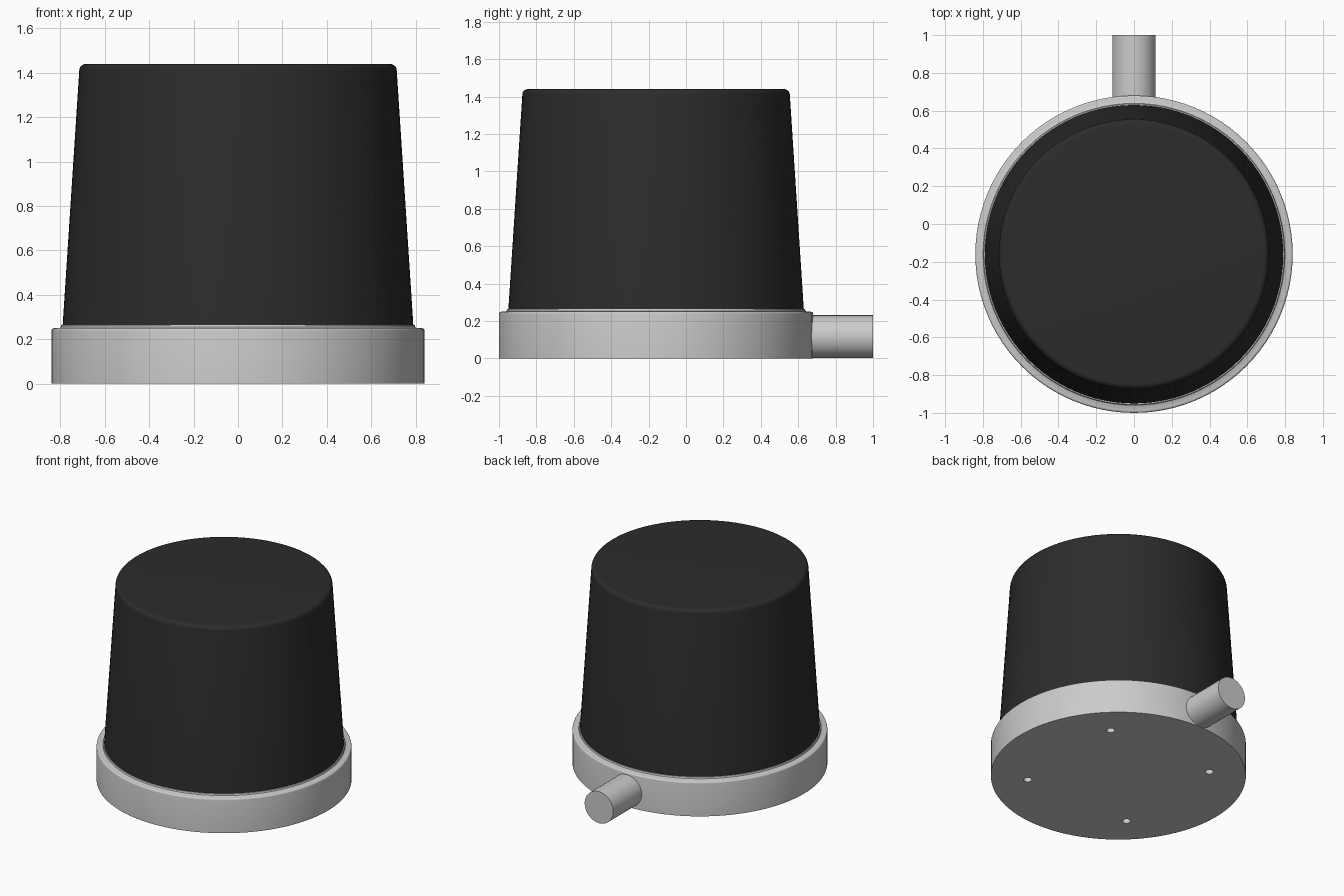
import bpy
import bmesh
import math

if "Cube" in bpy.data.objects:
    bpy.data.objects.remove(bpy.data.objects["Cube"])

CY = -0.16  # beacon axis in y
SEG = 96


def finish(ob, angle=35):
    bpy.ops.object.select_all(action='DESELECT')
    bpy.context.view_layer.objects.active = ob
    ob.select_set(True)
    bpy.ops.object.shade_smooth_by_angle(angle=math.radians(angle))


def lathe(name, profile):
    """Revolve (radius, z) points around the beacon axis and cap both ends."""
    bm = bmesh.new()
    rings = []
    for r, z in profile:
        rings.append([bm.verts.new((r * math.cos(2 * math.pi * i / SEG),
                                    r * math.sin(2 * math.pi * i / SEG), z))
                      for i in range(SEG)])
    for a, b in zip(rings, rings[1:]):
        for i in range(SEG):
            j = (i + 1) % SEG
            bm.faces.new((a[i], a[j], b[j], b[i]))
    bm.faces.new(rings[0][::-1])
    bm.faces.new(rings[-1])
    me = bpy.data.meshes.new(name)
    bm.to_mesh(me)
    bm.free()
    ob = bpy.data.objects.new(name, me)
    ob.location.y = CY
    bpy.context.collection.objects.link(ob)
    return ob


def arc(cr, cz, rad, a0, a1, n=6):
    angles = [math.radians(a0 + (a1 - a0) * i / n) for i in range(n + 1)]
    return [(cr + rad * math.cos(a), cz + rad * math.sin(a)) for a in angles]


# Round base with softened rim and raised seating lip
base = lathe("base", [(0.84, 0.0)] + arc(0.828, 0.238, 0.012, 0, 90, 4)
             + [(0.805, 0.25), (0.799, 0.254), (0.796, 0.265), (0.785, 0.265)])

# Mounting holes in the underside
for k in range(4):
    a = math.radians(45 + 90 * k)
    bpy.ops.mesh.primitive_cylinder_add(
        vertices=16, radius=0.028, depth=0.2,
        location=(0.6 * math.cos(a), CY + 0.6 * math.sin(a), 0.0))
    cutter = bpy.context.object
    cutter.name = f"hole_cutter_{k + 1}"
    cutter.hide_render = True
    cutter.hide_set(True)
    mod = base.modifiers.new("mounting_hole", 'BOOLEAN')
    mod.operation = 'DIFFERENCE'
    mod.solver = 'EXACT'
    mod.object = cutter
# Bake the holes, then drop the cutters
bpy.context.view_layer.update()
dg = bpy.context.evaluated_depsgraph_get()
base_mesh = bpy.data.meshes.new_from_object(base.evaluated_get(dg))
base.modifiers.clear()
base.data = base_mesh
for ob in [o for o in bpy.data.objects if o.name.startswith("hole_cutter")]:
    bpy.data.objects.remove(ob)
finish(base)

# Tapered dark lens with rounded top edge
lens = lathe("lens", [(0.79, 0.26)] + arc(0.685, 1.41, 0.03, 4, 90, 8))
mat = bpy.data.materials.new("dark_lens")
mat.diffuse_color = (0.025, 0.025, 0.025, 1)
mat.use_nodes = True
mat.node_tree.nodes["Principled BSDF"].inputs["Base Color"].default_value = mat.diffuse_color
lens.data.materials.append(mat)
finish(lens)

# Cable stub leaving the back of the base
bpy.ops.mesh.primitive_cylinder_add(vertices=32, radius=0.115, depth=0.38,
                                    location=(0, 0.81, 0.117),
                                    rotation=(math.pi / 2, 0, 0))
cable = bpy.context.object
cable.name = "cable_stub"
finish(cable)
